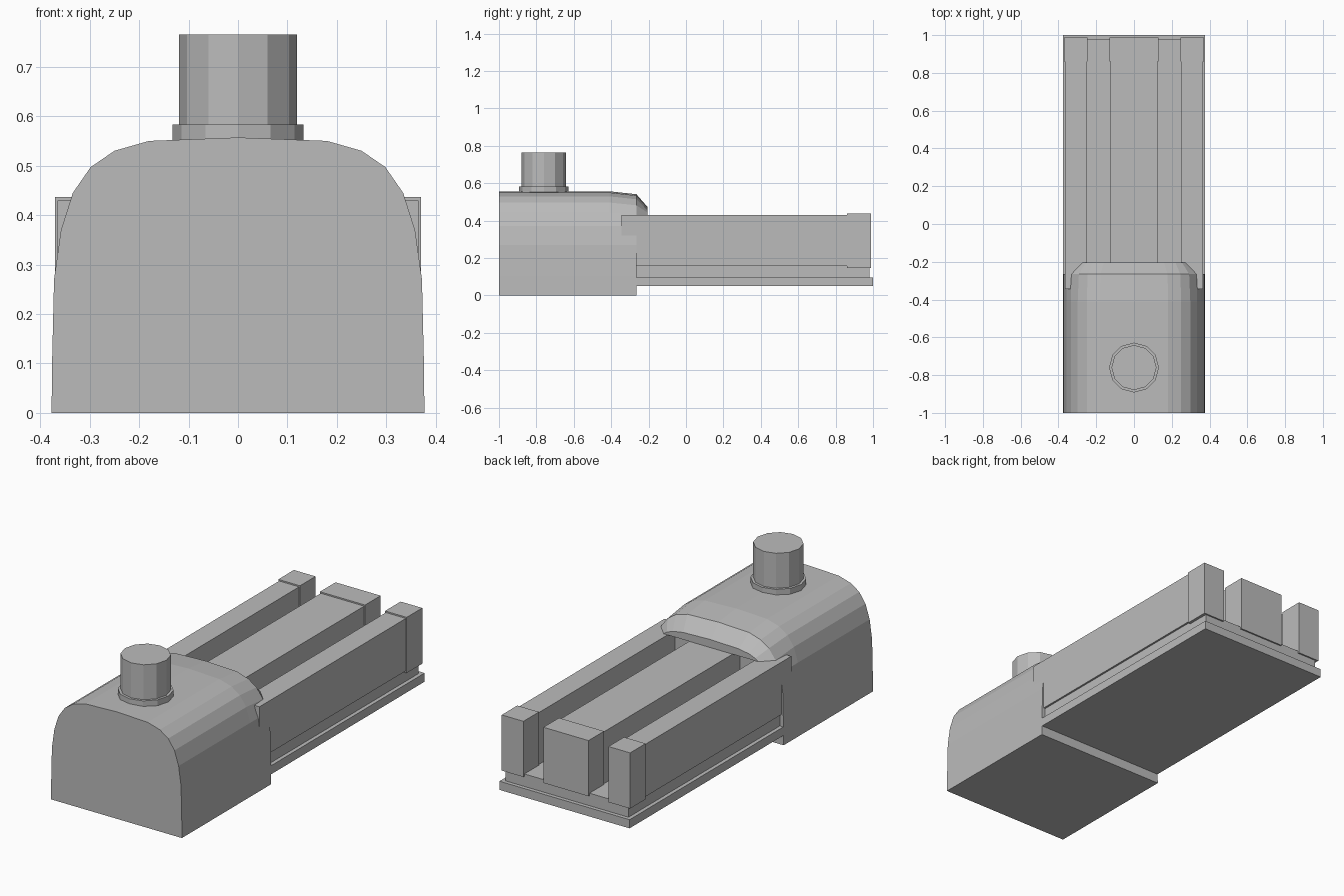
import bpy, bmesh, math

if "Cube" in bpy.data.objects:
    bpy.data.objects.remove(bpy.data.objects["Cube"])

grey = bpy.data.materials.new("plain_grey")
grey.diffuse_color = (0.5, 0.5, 0.5, 1)
grey.use_nodes = True
grey.node_tree.nodes["Principled BSDF"].inputs["Base Color"].default_value = grey.diffuse_color


def finish(name, bm):
    bmesh.ops.recalc_face_normals(bm, faces=bm.faces)
    me = bpy.data.meshes.new(name)
    bm.to_mesh(me)
    bm.free()
    me.materials.append(grey)
    ob = bpy.data.objects.new(name, me)
    bpy.context.collection.objects.link(ob)
    return ob


def box(name, x0, x1, y0, y1, z0, z1):
    bm = bmesh.new()
    bmesh.ops.create_cube(bm, size=1)
    for v in bm.verts:
        v.co.x = x1 if v.co.x > 0 else x0
        v.co.y = y1 if v.co.y > 0 else y0
        v.co.z = z1 if v.co.z > 0 else z0
    return finish(name, bm)


def loft(name, rings):
    # each ring is (y, right half of a section from bottom to top centre)
    bm = bmesh.new()
    loops = []
    for y, half in rings:
        pts = half + [(-x, z) for x, z in reversed(half) if x > 0]
        loops.append([bm.verts.new((x, y, z)) for x, z in pts])
    n = len(loops[0])
    for a, b in zip(loops, loops[1:]):
        for i in range(n):
            j = (i + 1) % n
            bm.faces.new((a[i], a[j], b[j], b[i]))
    bm.faces.new(loops[0])
    bm.faces.new(loops[-1])
    return finish(name, bm)


def drum(name, r, y, z0, z1):
    bm = bmesh.new()
    bmesh.ops.create_cone(bm, cap_ends=True, segments=12, radius1=r,
                          radius2=r, depth=z1 - z0)
    bmesh.ops.translate(bm, verts=bm.verts, vec=(0, y, (z0 + z1) / 2))
    return finish(name, bm)


# arched housing
lower = [(0.377, 0), (0.376, 0.1), (0.372, 0.27), (0.358, 0.37)]
crown = [(0.334, 0.445), (0.298, 0.497), (0.25, 0.53), (0.18, 0.55), (0, 0.557)]
shoulder = [(0.331, 0.43), (0.292, 0.482), (0.245, 0.514), (0.178, 0.534), (0, 0.541)]
lip = [(0.272, 0.43), (0.255, 0.443), (0.22, 0.457), (0.16, 0.467), (0, 0.472)]
loft("arched_housing", [(-1, lower + crown), (-0.41, lower + crown),
                        (-0.265, lower + shoulder)])

# sloping hood lip over the bars
loft("hood_lip", [(-0.265, shoulder), (-0.205, lip)])

# round post with collar
drum("post_collar", 0.132, -0.76, 0.53, 0.583)
drum("post", 0.119, -0.76, 0.55, 0.765)

# base slab and raised deck
box("base_slab", -0.375, 0.375, -0.28, 1.0, 0.05, 0.095)
box("deck", -0.355, 0.355, -0.28, 0.98, 0.09, 0.16)

# three long bars with thicker end caps
for name, x0, x1, y0 in (("left_bar", -0.365, -0.25, -0.345),
                         ("middle_bar", -0.125, 0.125, -0.28),
                         ("right_bar", 0.25, 0.365, -0.345)):
    box(name, x0, x1, y0, 0.88, 0.157, 0.43)
    box(name + "_end_cap", x0 - 0.005, x1 + 0.005, 0.86, 0.988, 0.147, 0.437)
